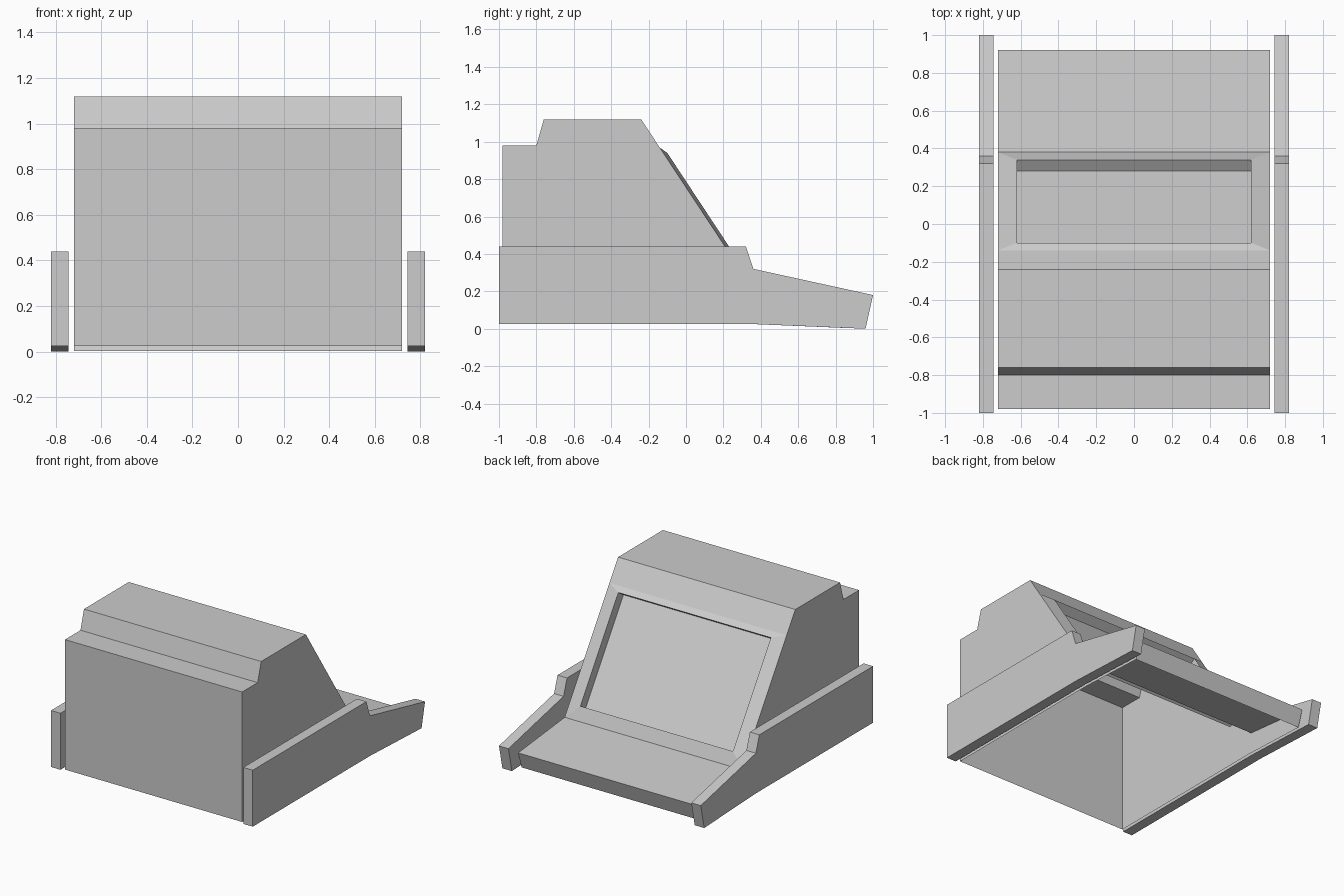
import bpy
import bmesh

cube = bpy.data.objects.get("Cube")
if cube:
    bpy.data.objects.remove(cube, do_unlink=True)

GREY = (0.604, 0.604, 0.604, 1.0)
mat = bpy.data.materials.new("light grey")
mat.use_nodes = True
mat.diffuse_color = GREY
mat.node_tree.nodes["Principled BSDF"].inputs["Base Color"].default_value = GREY


def finish(name, bm):
    bmesh.ops.recalc_face_normals(bm, faces=bm.faces)
    mesh = bpy.data.meshes.new(name)
    bm.to_mesh(mesh)
    bm.free()
    mesh.materials.append(mat)
    obj = bpy.data.objects.new(name, mesh)
    bpy.context.collection.objects.link(obj)
    return obj


def sweep(bm, profile, x0, x1, skip=()):
    """Stretch a (y, z) profile from x0 to x1, leaving the skipped spans open."""
    a = [bm.verts.new((x0, y, z)) for y, z in profile]
    b = [bm.verts.new((x1, y, z)) for y, z in profile]
    bm.faces.new(a)
    bm.faces.new(b[::-1])
    n = len(profile)
    for i in range(n):
        if i not in skip:
            j = (i + 1) % n
            bm.faces.new((a[i], a[j], b[j], b[i]))
    return a, b


def ring(bm, outer, inner):
    for i in range(4):
        j = (i + 1) % 4
        bm.faces.new((outer[i], outer[j], inner[j], inner[i]))


# Cabinet shell: thin walls, open underneath
shell = [(-0.98, 0.025), (-0.98, 0.98), (-0.80, 0.98), (-0.76, 1.12),
         (-0.24, 1.12), (-0.14, 0.968), (0.38, 0.18), (0.92, 0.125),
         (0.88, 0.003), (0.36, 0.025)]
SCREEN = 5
bm = bmesh.new()
a, b = sweep(bm, shell, -0.72, 0.72, skip=(SCREEN, 8, 9))

# Raised bezel, then the recessed screen inside it
top, low, half = (-0.10, 0.94), (0.34, 0.273), 0.62
opening = [(-half, *top), (-half, *low), (half, *low), (half, *top)]
rim = [bm.verts.new(p) for p in opening]
floor = [bm.verts.new((x, y - 0.06, z - 0.04)) for x, y, z in opening]
ring(bm, [a[SCREEN], a[SCREEN + 1], b[SCREEN + 1], b[SCREEN]], rim)
ring(bm, rim, floor)
bm.faces.new(floor)
finish("cabinet_shell", bm)

# Side panels, one on each side with a narrow gap to the shell
panel = [(-1.0, 0.025), (-1.0, 0.44), (0.32, 0.44), (0.36, 0.32),
         (1.0, 0.18), (0.96, 0.0), (0.36, 0.025)]
for name, side in (("left_panel", 1), ("right_panel", -1)):
    bm = bmesh.new()
    sweep(bm, panel, side * 0.743, side * 0.82)
    finish(name, bm)
